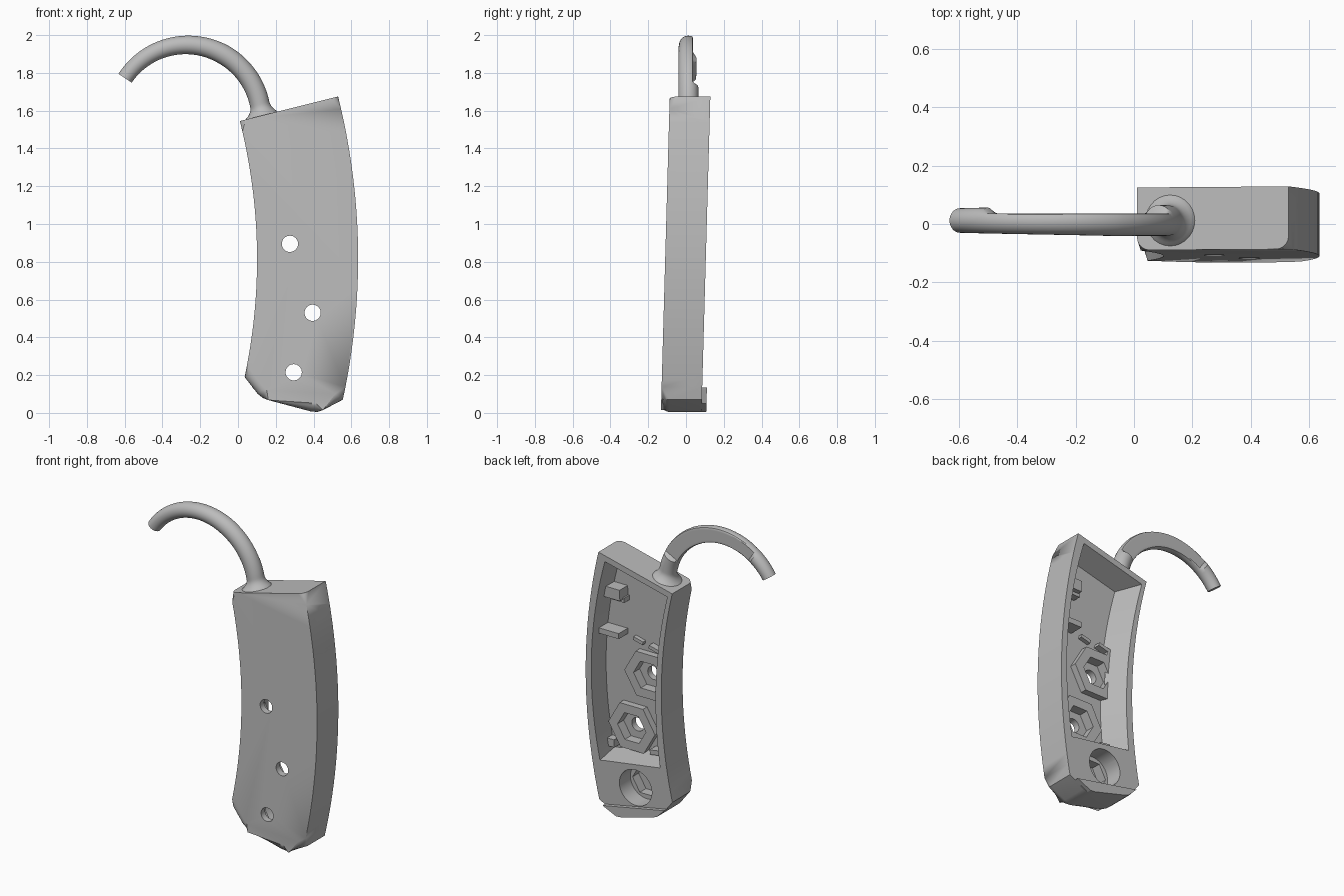
import bpy, bmesh, math

if "Cube" in bpy.data.objects:
    bpy.data.objects.remove(bpy.data.objects["Cube"])

grey = bpy.data.materials.new("plain_grey")
grey.diffuse_color = (0.5, 0.5, 0.5, 1)
grey.use_nodes = True
grey.node_tree.nodes["Principled BSDF"].inputs["Base Color"].default_value = grey.diffuse_color

FRONT, BACK, FLOOR = -0.133, 0.082, -0.072


def lean(x, y, z):
    # the whole case leans back slightly
    return (x, y + 0.028 * z, z)


def to_object(name, bm):
    bmesh.ops.recalc_face_normals(bm, faces=bm.faces)
    me = bpy.data.meshes.new(name)
    bm.to_mesh(me)
    bm.free()
    me.materials.append(grey)
    ob = bpy.data.objects.new(name, me)
    bpy.context.collection.objects.link(ob)
    return ob


def prism(name, outline, y0, y1, outline_back=None, round_front=0):
    # outline in x, z swept from y0 (front) to y1 (back)
    bm = bmesh.new()
    a = [bm.verts.new(lean(x, y0, z)) for x, z in outline]
    b = [bm.verts.new(lean(x, y1, z)) for x, z in (outline_back or outline)]
    n = len(a)
    bm.faces.new(a)
    bm.faces.new(b[::-1])
    for i in range(n):
        bm.faces.new((a[i], b[i], b[(i + 1) % n], a[(i + 1) % n]))
    if round_front:
        # the last outline segment is the top edge, which stays sharp
        edges = [bm.edges.get((a[i], a[i + 1])) for i in range(n - 1)]
        bmesh.ops.bevel(bm, geom=edges, offset=round_front, segments=5,
                        profile=0.5, affect='EDGES', clamp_overlap=True)
    return to_object(name, bm)


def ngon(cx, cz, r, n):
    return [(cx + r * math.cos(2 * math.pi * i / n), cz + r * math.sin(2 * math.pi * i / n))
            for i in range(n)]


def box(name, cx, cz, w, h, y0, y1, turn=0.0):
    c, s = math.cos(turn), math.sin(turn)
    corners = [(-w / 2, -h / 2), (w / 2, -h / 2), (w / 2, h / 2), (-w / 2, h / 2)]
    return prism(name, [(cx + c * u - s * v, cz + s * u + c * v) for u, v in corners], y0, y1)


def cut(ob, cutters):
    bpy.context.view_layer.objects.active = ob
    for c in cutters:
        m = ob.modifiers.new("cut", 'BOOLEAN')
        m.operation, m.solver, m.object = 'DIFFERENCE', 'EXACT', c
        bpy.ops.object.modifier_apply(modifier=m.name)
        bpy.data.objects.remove(c)


def smooth(ob, angle=30):
    bpy.ops.object.select_all(action='DESELECT')
    ob.select_set(True)
    bpy.context.view_layer.objects.active = ob
    bpy.ops.object.shade_smooth_by_angle(angle=math.radians(angle))


def bow(p, q, sag, n):
    # bowed edge from p to q
    return [(p[0] + (q[0] - p[0]) * t + sag * 4 * t * (1 - t), p[1] + (q[1] - p[1]) * t)
            for t in [i / n for i in range(n + 1)]]


# curved case
left = bow((0.01, 1.545), (0.035, 0.19), 0.078, 24)
right = bow((0.555, 0.07), (0.53, 1.675), 0.093, 24)
base = [(0.105, 0.10), (0.13, 0.08), (0.16, 0.068), (0.385, 0.008), (0.42, 0.005), (0.45, 0.015)]
case = prism("case", left + base + right, FRONT, BACK, round_front=0.045)

# open hollow in the back, with a sloped left wall
mouth = (bow((0.045, 1.515), (0.118, 0.39), 0.055, 20)
         + bow((0.545, 0.325), (0.485, 1.625), 0.078, 20))
floor = (bow((0.12, 1.505), (0.185, 0.42), 0.055, 20)
         + bow((0.55, 0.35), (0.485, 1.595), 0.078, 20))
k = (0.02 + BACK - FLOOR) / (BACK - FLOOR)
mouth = [(f[0] + (m[0] - f[0]) * k, f[1] + (m[1] - f[1]) * k) for m, f in zip(mouth, floor)]
cutters = [prism("hollow_cutter", floor, FLOOR, BACK + 0.02, mouth)]

# screw holes with hexagonal nut seats
screws = [(0.275, 0.895), (0.395, 0.53), (0.295, 0.215)]
for x, z in screws:
    cutters.append(prism("hole_cutter", ngon(x, z, 0.043, 32), -0.2, 0.2))
    seat_top = -0.02 if z < 0.3 else -0.05
    cutters.append(prism("seat_cutter", ngon(x, z, 0.1, 6), -0.092, seat_top))
cutters.append(prism("counterbore_cutter", ngon(0.295, 0.215, 0.115, 40), -0.03, 0.2))


# holes through the right wall
def side_hole(y, z):
    bm = bmesh.new()
    r = bmesh.ops.create_cone(bm, cap_ends=True, segments=32, radius1=0.04,
                              radius2=0.04, depth=0.26)
    for v in r["verts"]:
        v.co = (v.co.z + 0.58, v.co.y + y, v.co.x + z)
    return to_object("side_hole_cutter", bm)


cutters += [side_hole(0.04, 1.52), side_hole(0.033, 1.25)]
cut(case, cutters)
smooth(case)

# hexagonal nut bosses on the hollow floor
for x, z in screws[:2]:
    boss = prism("nut_boss", ngon(x, z, 0.165, 6), FLOOR - 0.004, -0.03)
    cut(boss, [prism("boss_cutter", ngon(x, z, 0.1, 6), -0.1, 0.1)])

# small holding blocks and ribs inside the hollow
box("upper_block", 0.49, 1.39, 0.11, 0.07, FLOOR - 0.01, 0.01)
box("upper_block_step", 0.47, 1.35, 0.09, 0.03, FLOOR - 0.01, -0.02)
box("middle_slab", 0.51, 1.13, 0.14, 0.035, FLOOR - 0.01, 0.02)
box("floor_rib", 0.35, 1.10, 0.07, 0.022, FLOOR - 0.01, -0.045, 0.25)
box("corner_rib", 0.22, 1.08, 0.09, 0.022, FLOOR - 0.01, -0.03, 0.25)
box("corner_rib_side", 0.19, 1.05, 0.022, 0.07, FLOOR - 0.01, -0.03, 0.25)
box("lower_block", 0.545, 0.40, 0.06, 0.05, FLOOR - 0.01, -0.02)
box("lower_rib", 0.22, 0.425, 0.07, 0.03, FLOOR - 0.01, -0.01, -0.15)

# thin lip along the bottom of the back
prism("bottom_lip", [(0.075, 0.135), (0.13, 0.08), (0.16, 0.068), (0.385, 0.008),
                     (0.42, 0.005), (0.515, 0.05)], BACK - 0.01, 0.107)

# curved hook with a flared foot and a flattened back
bm = bmesh.new()
CX, CZ, R, SIDES, STEPS = -0.27, 1.555, 0.393, 28, 64
rings = []
for i in range(STEPS + 1):
    t = i / STEPS
    a = 0.03 + (math.radians(146.5) - 0.03) * t ** 1.3
    x, z = CX + R * math.cos(a), CZ + R * math.sin(a)
    tilt = a + 0.245 * max(0, 1 - a / 0.5)
    height = z - (1.545 + 0.25 * (x - 0.01))
    flare = 0.036 * min(1, max(0, 1 - height / 0.06)) ** 2
    r = 0.053 - 0.011 * max(0, (t - 0.5) * 2) + flare
    flat = 0.036 if 0.45 < a < 2.2 else 0.2
    ring = []
    for j in range(SIDES):
        w = 2 * math.pi * j / SIDES
        u, y = r * math.cos(w), 0.012 + r * math.sin(w)
        ring.append(bm.verts.new((x + u * math.cos(tilt), min(y, flat), z + u * math.sin(tilt))))
    rings.append(ring)
for p, q in zip(rings, rings[1:]):
    for j in range(SIDES):
        m = (j + 1) % SIDES
        bm.faces.new((p[j], p[m], q[m], q[j]))
bm.faces.new(rings[0])
bm.faces.new(rings[-1])
smooth(to_object("hook", bm))
